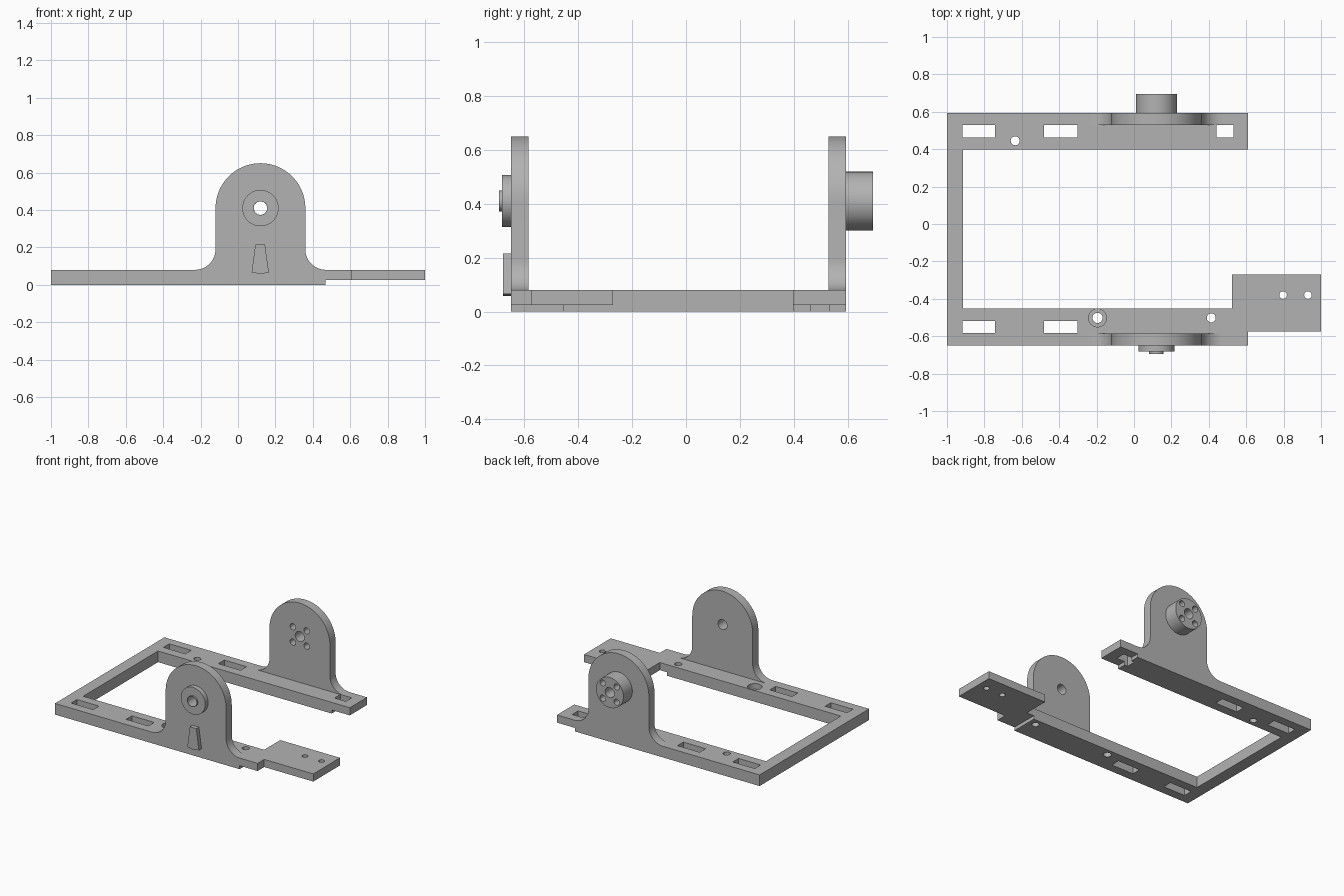
import bpy
import bmesh
from math import cos, sin, pi, radians
from mathutils import Vector

default = bpy.data.objects.get("Cube")
if default:
    bpy.data.objects.remove(default, do_unlink=True)

grey = bpy.data.materials.new("plain grey")
grey.use_nodes = True
COLOUR = (0.45, 0.45, 0.45, 1)
grey.diffuse_color = COLOUR
grey.node_tree.nodes["Principled BSDF"].inputs["Base Color"].default_value = COLOUR


def prism(name, outline, axis, low, high):
    """Extrude a flat outline: (x, y) along z, or (x, z) along y."""
    def place(p, d):
        return Vector((p[0], p[1], d)) if axis == "z" else Vector((p[0], d, p[1]))
    bm = bmesh.new()
    face = bm.faces.new([bm.verts.new(place(p, low)) for p in outline])
    grown = bmesh.ops.extrude_face_region(bm, geom=[face])["geom"]
    shift = place((0, 0), high - low)
    bmesh.ops.translate(bm, vec=shift, verts=[g for g in grown if isinstance(g, bmesh.types.BMVert)])
    bmesh.ops.recalc_face_normals(bm, faces=bm.faces)
    mesh = bpy.data.meshes.new(name)
    bm.to_mesh(mesh)
    bm.free()
    mesh.materials.append(grey)
    obj = bpy.data.objects.new(name, mesh)
    bpy.context.collection.objects.link(obj)
    return obj


def arc(cx, cy, r, start, end, steps=24):
    angles = [radians(start + (end - start) * i / steps) for i in range(steps + 1)]
    return [(cx + r * cos(a), cy + r * sin(a)) for a in angles]


def disc(name, cx, cy, r, axis, low, high):
    return prism(name, arc(cx, cy, r, 0, 360, 48)[:-1], axis, low, high)


def rect(x0, y0, x1, y1):
    return [(x0, y0), (x1, y0), (x1, y1), (x0, y1)]


def cut(target, cutters):
    bpy.ops.object.select_all(action="DESELECT")
    bpy.context.view_layer.objects.active = target
    target.select_set(True)
    for cutter in cutters:
        cutter.hide_render = True
        mod = target.modifiers.new("cut", "BOOLEAN")
        mod.operation = "DIFFERENCE"
        mod.solver = "EXACT"
        mod.object = cutter
        bpy.ops.object.modifier_apply(modifier=mod.name)
    for cutter in cutters:
        bpy.data.objects.remove(cutter, do_unlink=True)


def finish(obj):
    bpy.ops.object.select_all(action="DESELECT")
    bpy.context.view_layer.objects.active = obj
    obj.select_set(True)
    bpy.ops.object.shade_smooth_by_angle(angle=radians(30))


FRONT, BACK, TOP, STEP = -0.649, 0.593, 0.08, 0.025
AXLE_X, AXLE_Z = 0.12, 0.41

# U-shaped base frame with the side tab
base = prism("base_frame", [
    (-1, FRONT), (0.61, FRONT), (0.61, -0.574), (1, -0.574), (1, -0.271), (0.525, -0.271),
    (0.525, -0.453), (-0.913, -0.453), (-0.913, 0.397), (0.61, 0.397), (0.61, BACK), (-1, BACK),
], "z", 0, TOP)

# Raised underside, slots and screw holes
cutters = [prism("underside_step", rect(0.467, -0.8, 1.2, 0.8), "z", -0.1, STEP)]
for x0, x1, y0, y1 in [(-0.917, -0.742, 0.463, 0.53), (-0.48, -0.303, 0.463, 0.53),
                       (0.442, 0.533, 0.463, 0.53),
                       (-0.917, -0.742, -0.584, -0.518), (-0.48, -0.303, -0.584, -0.518)]:
    cutters.append(prism("slot", rect(x0, y0, x1, y1), "z", -0.1, 0.2))
for x, y, r in [(-0.635, 0.445, 0.024), (-0.195, -0.502, 0.027), (0.413, -0.502, 0.024),
                (0.797, -0.38, 0.02), (0.93, -0.38, 0.02)]:
    cutters.append(disc("screw_hole", x, y, r, "z", -0.1, 0.2))
cutters.append(disc("counterbore", -0.195, -0.502, 0.048, "z", 0.04, 0.2))
cut(base, cutters)
finish(base)

# Rounded uprights with flared feet
R, FLARE = 0.24, 0.11
upright_outline = (arc(AXLE_X + R + FLARE, TOP + FLARE, FLARE, 270, 180, 16)
                   + arc(AXLE_X, AXLE_Z, R, 0, 180, 48)
                   + arc(AXLE_X - R - FLARE, TOP + FLARE, FLARE, 0, -90, 16))
front_upright = prism("front_upright", upright_outline, "y", FRONT, FRONT + 0.064)
back_upright = prism("back_upright", upright_outline, "y", BACK - 0.064, BACK)

# Axle bosses
front_boss = disc("front_boss", AXLE_X, AXLE_Z, 0.097, "y", -0.682, FRONT)
front_rim = disc("front_rim", AXLE_X, AXLE_Z, 0.039, "y", -0.694, -0.682)
back_boss = disc("back_boss", AXLE_X, AXLE_Z, 0.109, "y", BACK, 0.694)

for part in (front_upright, front_boss, front_rim):
    cut(part, [disc("axle_hole", AXLE_X, AXLE_Z, 0.036, "y", -1, -0.4)])
    finish(part)
for part in (back_upright, back_boss):
    holes = [disc("axle_hole", AXLE_X, AXLE_Z, 0.036, "y", 0.4, 1)]
    for sx in (-1, 1):
        for sz in (-1, 1):
            holes.append(disc("bolt_hole", AXLE_X + sx * 0.055, AXLE_Z + sz * 0.055,
                              0.022, "y", 0.4, 1))
    cut(part, holes)
    finish(part)

# Tapered pointer on the front upright
pointer = prism("pointer", [(0.073, 0.066), (0.12, 0.058), (0.165, 0.066), (0.144, 0.216), (0.093, 0.216)],
                "y", -0.679, FRONT)
finish(pointer)
